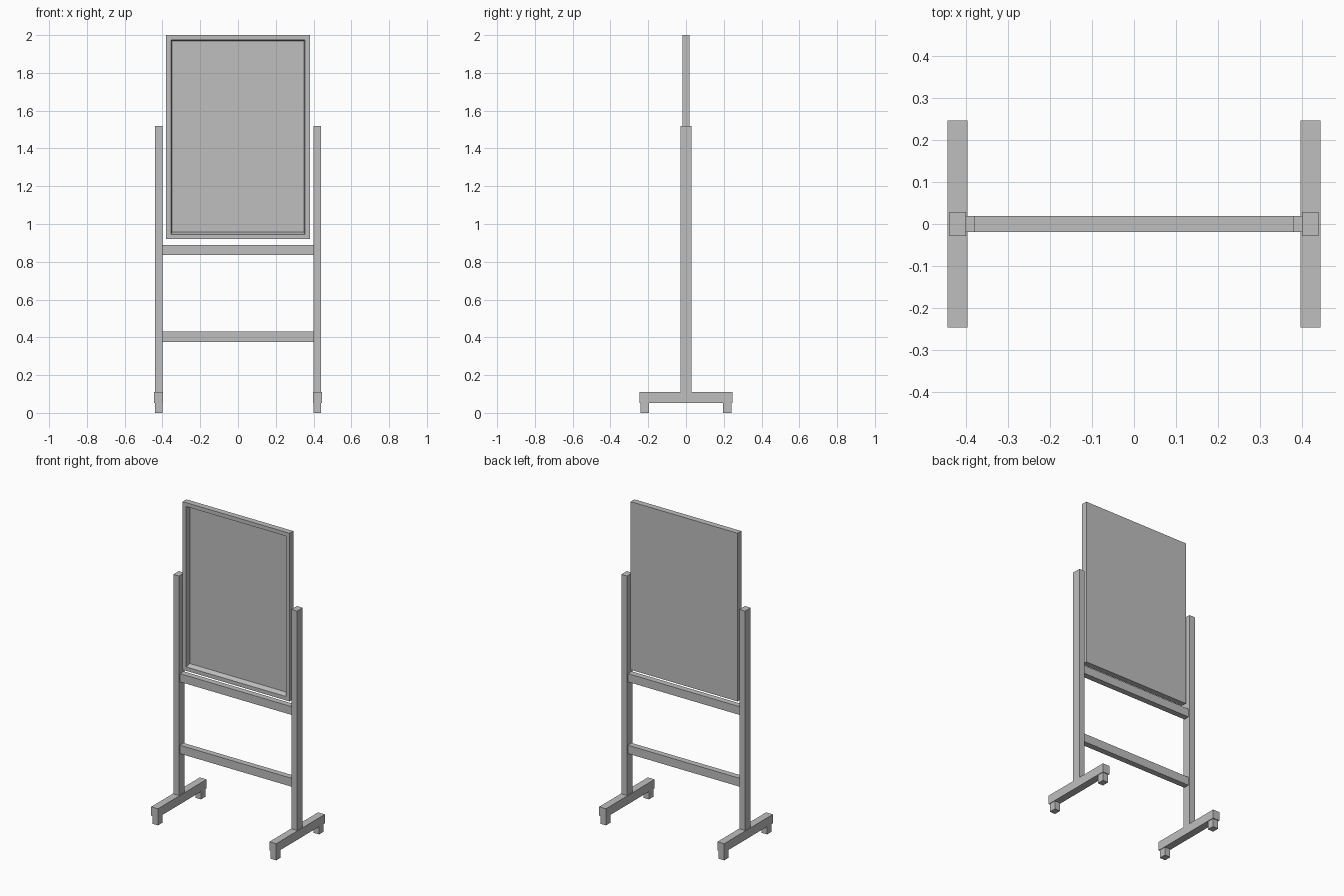
import bpy
import bmesh

cube = bpy.data.objects.get("Cube")
if cube:
    bpy.data.objects.remove(cube, do_unlink=True)

grey = bpy.data.materials.new("light grey")
grey.use_nodes = True
colour = (0.52, 0.52, 0.52, 1)
grey.diffuse_color = colour
grey.node_tree.nodes["Principled BSDF"].inputs["Base Color"].default_value = colour


def finish(name, bm):
    bmesh.ops.recalc_face_normals(bm, faces=bm.faces)
    mesh = bpy.data.meshes.new(name)
    bm.to_mesh(mesh)
    bm.free()
    mesh.materials.append(grey)
    obj = bpy.data.objects.new(name, mesh)
    bpy.context.collection.objects.link(obj)
    return obj


def box(name, x, y, z):
    """Box from (min, max) pairs."""
    bm = bmesh.new()
    bmesh.ops.create_cube(bm, size=1)
    for v in bm.verts:
        v.co = [sum(r) / 2 + c * (r[1] - r[0]) for r, c in zip((x, y, z), v.co)]
    return finish(name, bm)


# Stands: post, foot and two blocks under the foot on each side
for side, s in (("left", 1), ("right", -1)):
    def span(a, b):
        return tuple(sorted((s * a, s * b)))
    box(side + "_post", span(0.4, 0.44), (-0.028, 0.028), (0.11, 1.52))
    box(side + "_foot", span(0.396, 0.444), (-0.247, 0.247), (0.053, 0.11))
    for end, t in (("front", -1), ("back", 1)):
        y = tuple(sorted((t * 0.195, t * 0.241)))
        box(f"{side}_{end}_block", span(0.4, 0.44), y, (0, 0.053))

# Cross rails
box("upper_rail", (-0.4, 0.4), (-0.019, 0.019), (0.837, 0.89))
box("lower_rail", (-0.4, 0.4), (-0.019, 0.019), (0.376, 0.43))

# Board: nested rectangles make the frame, its slanted inner lip and the panel
bm = bmesh.new()
loops = []
for half, bottom, top, y in ((0.38, 0.92, 2.0, 0.019),
                             (0.38, 0.92, 2.0, -0.019),
                             (0.355, 0.945, 1.975, -0.019),
                             (0.349, 0.957, 1.968, 0.01)):
    loops.append([bm.verts.new((x, y, z)) for x, z in
                  ((-half, bottom), (half, bottom), (half, top), (-half, top))])
for a, b in zip(loops, loops[1:]):
    for i in range(4):
        j = (i + 1) % 4
        bm.faces.new((a[i], a[j], b[j], b[i]))
bm.faces.new(loops[0])
bm.faces.new(loops[-1])
finish("framed_board", bm)
